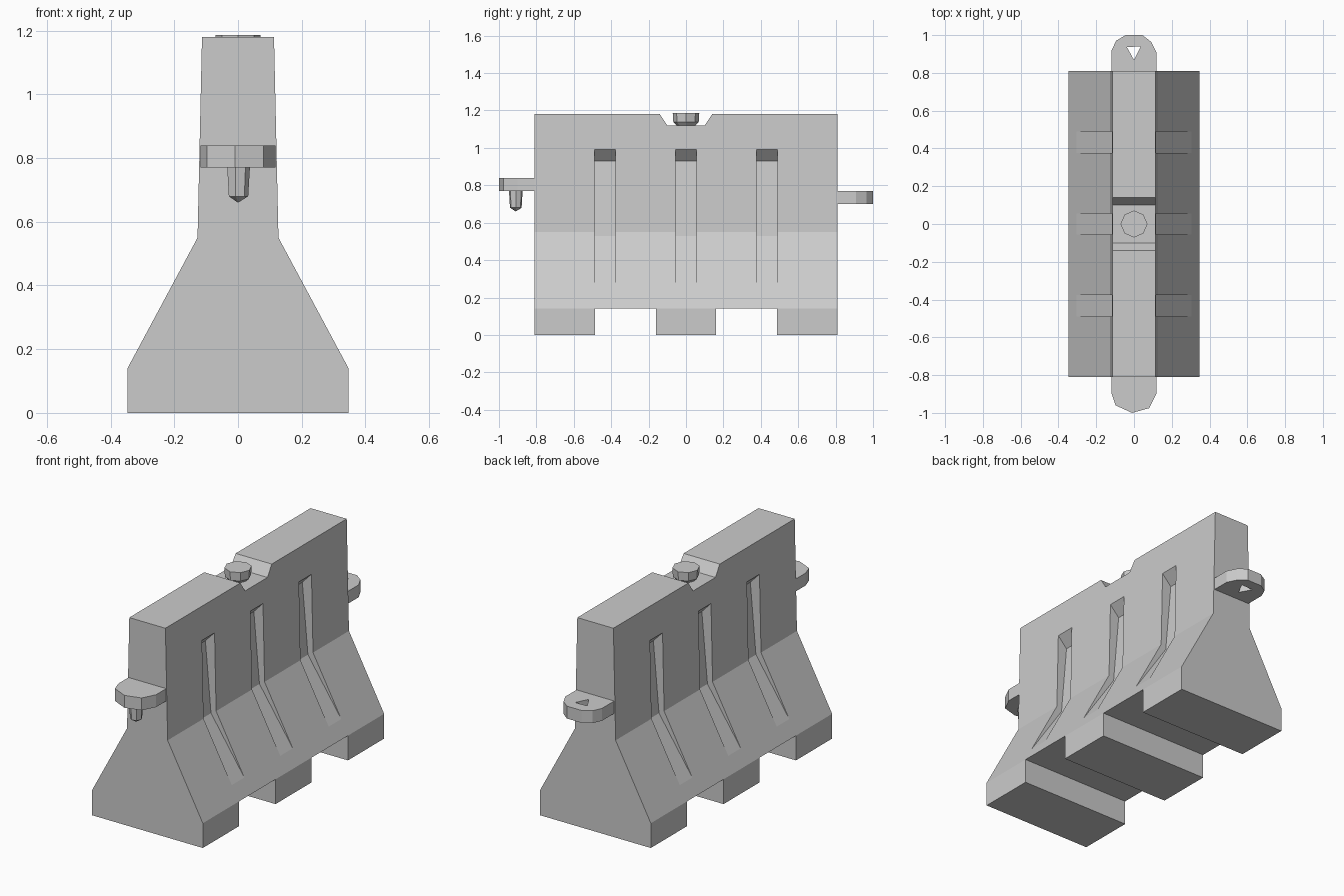
import bpy, bmesh, math
from mathutils import Vector

if "Cube" in bpy.data.objects:
    bpy.data.objects.remove(bpy.data.objects["Cube"])


def make_object(name, bm):
    bmesh.ops.recalc_face_normals(bm, faces=bm.faces)
    mesh = bpy.data.meshes.new(name)
    bm.to_mesh(mesh)
    bm.free()
    obj = bpy.data.objects.new(name, mesh)
    bpy.context.collection.objects.link(obj)
    return obj


def add_prism(bm, points, to_3d, start, end):
    """Extrude a closed 2D outline from start to end."""
    face = bm.faces.new([bm.verts.new(to_3d(a, b, start)) for a, b in points])
    ext = bmesh.ops.extrude_face_region(bm, geom=[face])
    move = Vector(to_3d(0, 0, end)) - Vector(to_3d(0, 0, start))
    bmesh.ops.translate(bm, vec=move,
                        verts=[v for v in ext["geom"] if isinstance(v, bmesh.types.BMVert)])


def along_x(y, z, d): return (d, y, z)
def along_y(x, z, d): return (x, d, z)
def along_z(x, y, d): return (x, y, d)


def cut(obj, cutter):
    mod = obj.modifiers.new("cut", "BOOLEAN")
    mod.operation = "DIFFERENCE"
    mod.solver = "EXACT"
    mod.object = cutter
    bpy.context.view_layer.objects.active = obj
    bpy.ops.object.modifier_apply(modifier=mod.name)
    bpy.data.objects.remove(cutter)


def lathe(name, rings, sides, y, tip=None):
    """Stack of polygon rings (radius, z), optionally closed by a pointed tip."""
    bm = bmesh.new()
    loops = [[bm.verts.new((r * math.cos(math.tau * i / sides),
                            y + r * math.sin(math.tau * i / sides), z))
              for i in range(sides)] for r, z in rings]
    for low, high in zip(loops, loops[1:]):
        for i in range(sides):
            j = (i + 1) % sides
            bm.faces.new((low[i], low[j], high[j], high[i]))
    bm.faces.new(loops[0])
    if tip is None:
        bm.faces.new(loops[-1])
    else:
        point = bm.verts.new((0, y, tip))
        for i in range(sides):
            bm.faces.new((loops[-1][i], loops[-1][(i + 1) % sides], point))
    return make_object(name, bm)


# Barrier body: flared profile run along y
half = [(0.347, 0), (0.347, 0.14), (0.127, 0.55), (0.113, 1.18)]
bm = bmesh.new()
add_prism(bm, half + [(-x, z) for x, z in reversed(half)], along_y, -0.81, 0.81)
body = make_object("barrier_body", bm)

# Forklift slots, filler notch and tapered side grooves
bm = bmesh.new()
for s in (-1, 1):
    add_prism(bm, [(s * 0.16, -0.1), (s * 0.487, -0.1), (s * 0.487, 0.14), (s * 0.16, 0.14)],
              along_x, -0.5, 0.5)
add_prism(bm, [(-0.10, 1.12), (0.10, 1.12), (0.18, 1.24), (-0.18, 1.24)], along_x, -0.5, 0.5)
groove = [(0.1172, 0.99), (0.06, 0.93), (0.095, 0.53), (0.311, 0.21), (0.45, 0.21), (0.45, 0.99)]
for s in (-1, 1):
    for y in (-0.433, 0, 0.433):
        add_prism(bm, [(s * x, z) for x, z in groove], along_y, y - 0.056, y + 0.056)
cut(body, make_object("body_cutter", bm))

# Front link tab with its pin
bm = bmesh.new()
add_prism(bm, [(-0.118, -0.79), (-0.118, -0.90), (-0.098, -0.96), (-0.01, -1.0),
               (0.08, -0.975), (0.118, -0.90), (0.118, -0.79)], along_z, 0.77, 0.84)
make_object("front_link_tab", bm)
lathe("link_pin", [(0.038, 0.78), (0.032, 0.68)], 7, -0.91, tip=0.66)

# Rear link tab with its pin hole
bm = bmesh.new()
add_prism(bm, [(-0.118, 0.79), (-0.118, 0.92), (-0.095, 0.97), (-0.045, 1.0), (0.045, 1.0),
               (0.09, 0.965), (0.118, 0.91), (0.118, 0.79)], along_z, 0.70, 0.77)
rear_tab = make_object("rear_link_tab", bm)
bm = bmesh.new()
add_prism(bm, [(-0.038, 0.937), (0.036, 0.94), (0, 0.868)], along_z, 0.6, 0.9)
cut(rear_tab, make_object("hole_cutter", bm))

# Filler cap in the top notch
lathe("filler_cap", [(0.04, 1.11), (0.068, 1.138), (0.071, 1.187)], 8, 0)
